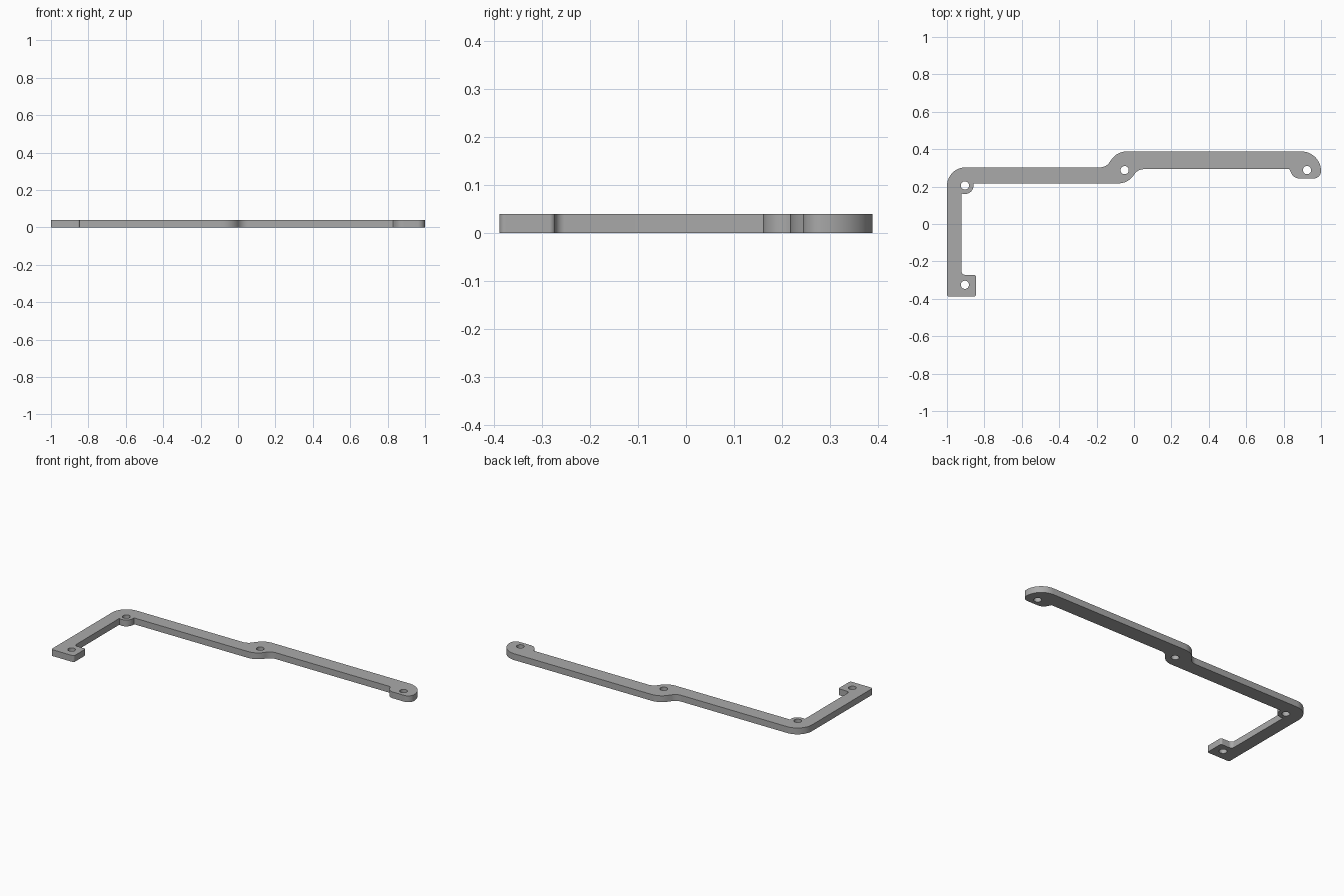
import bpy, bmesh
from math import cos, sin, tan, radians
from mathutils import Vector

cube = bpy.data.objects.get("Cube")
if cube:
    bpy.data.objects.remove(cube, do_unlink=True)

THICK = 0.039


def arc(cx, cy, r, a0, a1, n):
    """Points along an arc, angles in degrees."""
    angles = [radians(a0 + (a1 - a0) * i / n) for i in range(n + 1)]
    return [(cx + r * cos(a), cy + r * sin(a)) for a in angles]


def rounded(corners, n=12):
    """Closed outline whose (x, y, radius) corners become tangent arcs."""
    out = []
    for i, (x, y, r) in enumerate(corners):
        p = Vector((x, y))
        if r == 0:
            out.append((x, y))
            continue
        a = (Vector(corners[i - 1][:2]) - p).normalized()
        b = (Vector(corners[(i + 1) % len(corners)][:2]) - p).normalized()
        half = a.angle(b) / 2
        centre = p + (a + b).normalized() * r / sin(half)
        start, end = p + a * r / tan(half), p + b * r / tan(half)
        va, vb = start - centre, end - centre
        for k in range(n + 1):
            t = k / n
            sweep = va.angle(vb)
            v = (va * sin((1 - t) * sweep) + vb * sin(t * sweep)) / sin(sweep)
            out.append(tuple(centre + v))
    return out


# Outer outline, counterclockwise from the foot
foot = [(-1, -0.388, 0.012), (-0.845, -0.388, 0.012),
        (-0.845, -0.272, 0.012), (-0.922, -0.272, 0.02)]
corner_lug = [(x, y, 0) for x, y in arc(-0.904, 0.206, 0.046, 247, 373, 20)]
lower_bend = [(-0.03, 0.217, 0.1), (0.02, 0.293, 0.06)]
end_lug = [(0.83, 0.293, 0), (0.855, 0.243, 0.05),
           (1, 0.243, 0.04), (1, 0.388, 0.105)]
upper_bend = [(-0.09, 0.388, 0.1), (-0.15, 0.303, 0.06)]
outer_corner = [(-1, 0.303, 0.1)]
outline = rounded(foot + corner_lug + lower_bend + end_lug
                  + upper_bend + outer_corner)

# Screw holes
holes = [arc(x, y, 0.022, 0, 345, 23) for x, y in
         ((-0.904, 0.206), (-0.904, -0.325), (-0.05, 0.288), (0.925, 0.288))]

# Filled flat curve, extruded to the plate thickness
curve = bpy.data.curves.new("bracket_profile", "CURVE")
curve.dimensions = "2D"
curve.fill_mode = "BOTH"
curve.extrude = THICK / 2
for loop in [outline] + holes:
    spline = curve.splines.new("POLY")
    spline.points.add(len(loop) - 1)
    for point, (x, y) in zip(spline.points, loop):
        point.co = (x, y, 0, 1)
    spline.use_cyclic_u = True

bracket = bpy.data.objects.new("bracket_arm", curve)
bpy.context.collection.objects.link(bracket)
bpy.ops.object.select_all(action="DESELECT")
bracket.select_set(True)
bpy.context.view_layer.objects.active = bracket
bpy.ops.object.convert(target="MESH")
bracket = bpy.context.object

# Weld the caps to the walls and rest the plate on the ground
bm = bmesh.new()
bm.from_mesh(bracket.data)
bmesh.ops.remove_doubles(bm, verts=bm.verts, dist=0.0001)
bmesh.ops.translate(bm, verts=bm.verts, vec=(0, 0, THICK / 2))
bmesh.ops.recalc_face_normals(bm, faces=bm.faces)
bm.to_mesh(bracket.data)
bm.free()

# Grey metal
grey = bpy.data.materials.new("plain_grey")
grey.use_nodes = True
colour = (0.4, 0.4, 0.4, 1)
grey.diffuse_color = colour
grey.node_tree.nodes["Principled BSDF"].inputs["Base Color"].default_value = colour
bracket.data.materials.clear()
bracket.data.materials.append(grey)
bpy.ops.object.shade_smooth_by_angle(angle=radians(30))
